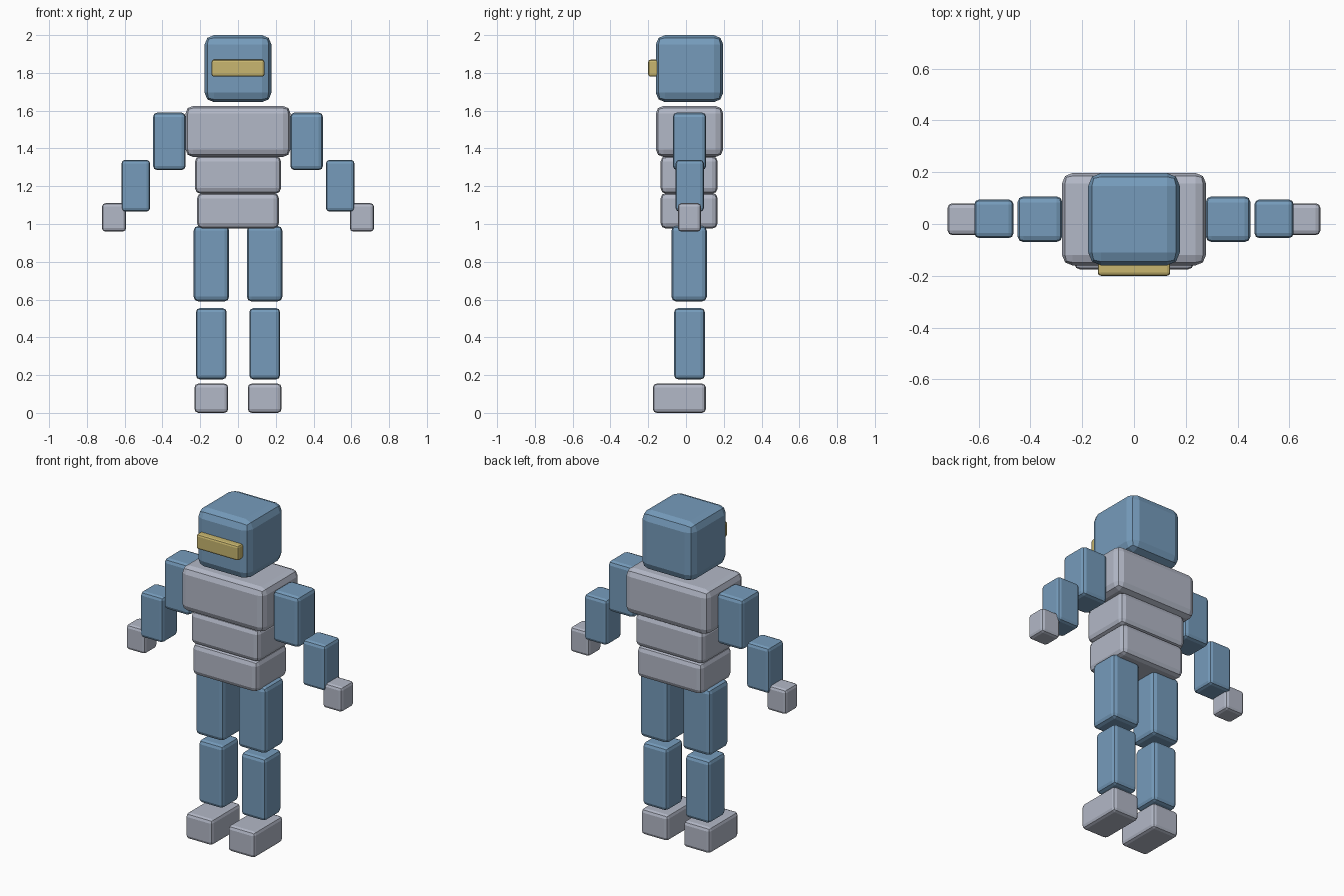
import bpy
import bmesh
from mathutils import Vector

default = bpy.data.objects.get("Cube")
if default:
    bpy.data.objects.remove(default, do_unlink=True)


def material(name, colour):
    mat = bpy.data.materials.new(name)
    mat.use_nodes = True
    mat.diffuse_color = (*colour, 1)
    mat.node_tree.nodes["Principled BSDF"].inputs["Base Color"].default_value = (*colour, 1)
    return mat


blue = material("steel blue", (0.18, 0.33, 0.50))
grey = material("pale grey", (0.45, 0.48, 0.57))
gold = material("dull gold", (0.58, 0.47, 0.16))


def block(name, low, high, mat, bevel):
    """Box between two corners with rounded edges."""
    low, high = Vector(low), Vector(high)
    centre, size = (low + high) / 2, high - low
    bm = bmesh.new()
    bmesh.ops.create_cube(bm, size=1)
    bmesh.ops.scale(bm, vec=size, verts=bm.verts)
    bmesh.ops.bevel(bm, geom=bm.edges[:], offset=bevel, segments=2,
                    profile=0.5, affect='EDGES')
    mesh = bpy.data.meshes.new(name)
    bm.to_mesh(mesh)
    bm.free()
    mesh.materials.append(mat)
    obj = bpy.data.objects.new(name, mesh)
    obj.location = centre
    bpy.context.collection.objects.link(obj)


def central(name, half, y0, y1, z0, z1, mat, bevel):
    block(name, (-half, y0, z0), (half, y1, z1), mat, bevel)


def pair(name, x0, x1, y0, y1, z0, z1, mat, bevel):
    block("left_" + name, (x0, y0, z0), (x1, y1, z1), mat, bevel)
    block("right_" + name, (-x1, y0, z0), (-x0, y1, z1), mat, bevel)


# Head and visor
central("head", 0.177, -0.16, 0.197, 1.645, 2.0, blue, 0.05)
central("visor", 0.14, -0.2, -0.13, 1.78, 1.87, gold, 0.012)

# Torso
central("chest", 0.278, -0.16, 0.197, 1.355, 1.625, grey, 0.04)
central("waist", 0.228, -0.135, 0.168, 1.16, 1.36, grey, 0.03)
central("pelvis", 0.217, -0.135, 0.168, 0.975, 1.165, grey, 0.03)

# Arms
pair("upper_arm", 0.277, 0.45, -0.07, 0.107, 1.285, 1.59, blue, 0.023)
pair("forearm", 0.465, 0.617, -0.055, 0.095, 1.065, 1.34, blue, 0.02)
pair("hand", 0.592, 0.72, -0.043, 0.08, 0.96, 1.11, grey, 0.018)

# Legs
pair("thigh", 0.047, 0.235, -0.077, 0.11, 0.59, 0.99, blue, 0.025)
pair("shin", 0.06, 0.223, -0.063, 0.1, 0.177, 0.555, blue, 0.022)
pair("foot", 0.052, 0.23, -0.175, 0.105, 0, 0.155, grey, 0.02)
